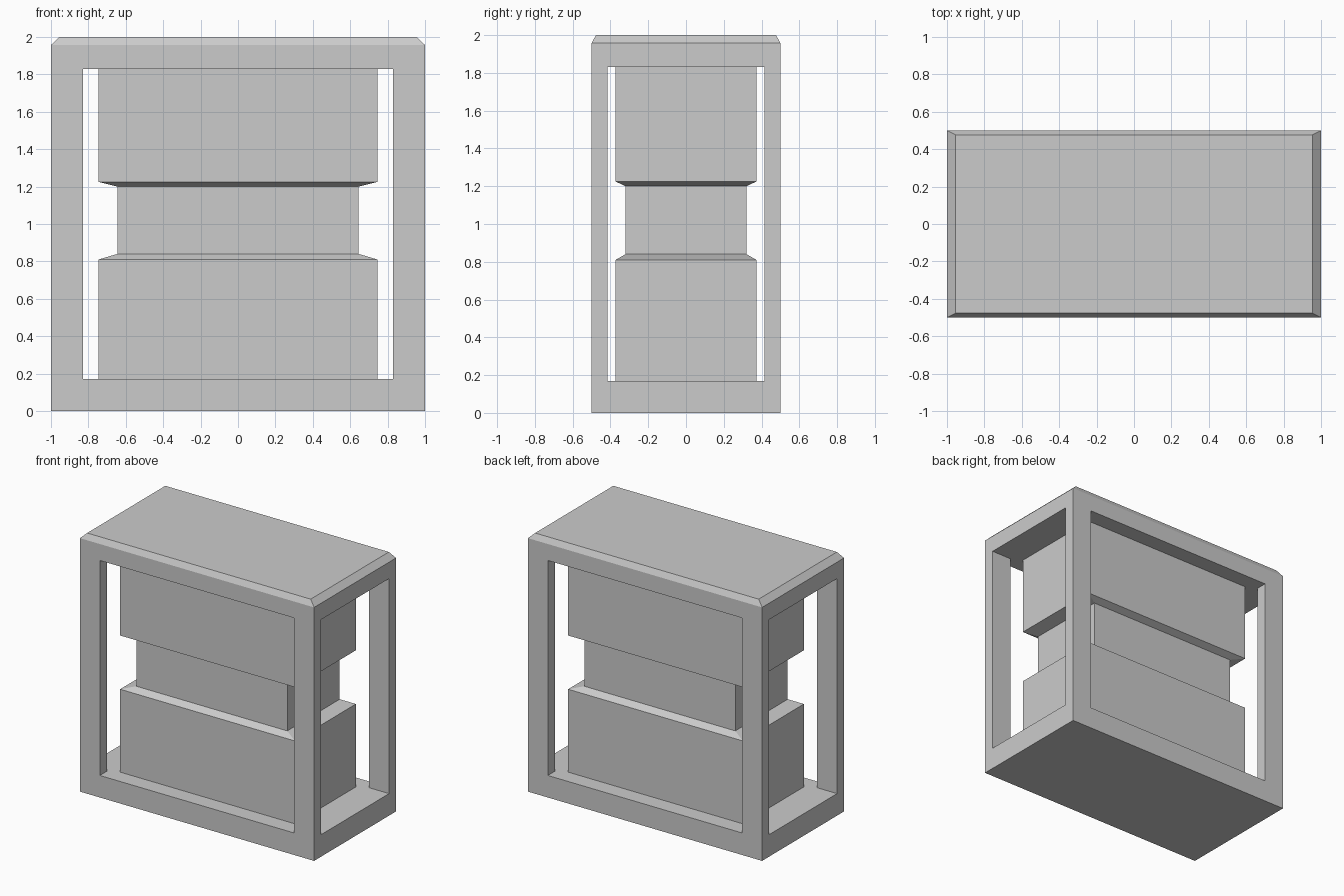
import bpy
import bmesh

cube = bpy.data.objects.get("Cube")
if cube:
    bpy.data.objects.remove(cube, do_unlink=True)

GREY = (0.6, 0.6, 0.6, 1.0)
grey = bpy.data.materials.new("plain_grey")
grey.use_nodes = True
grey.diffuse_color = GREY
grey.node_tree.nodes["Principled BSDF"].inputs["Base Color"].default_value = GREY


def stack(name, sections):
    """Closed solid through rectangular sections (half x, half y, z)."""
    bm = bmesh.new()
    rings = [[bm.verts.new((sx * hx, sy * hy, z))
              for sx, sy in ((-1, -1), (1, -1), (1, 1), (-1, 1))]
             for hx, hy, z in sections]
    bm.faces.new(rings[0])
    bm.faces.new(rings[-1])
    for low, high in zip(rings, rings[1:]):
        for i in range(4):
            j = (i + 1) % 4
            bm.faces.new((low[i], low[j], high[j], high[i]))
    bmesh.ops.recalc_face_normals(bm, faces=bm.faces)
    mesh = bpy.data.meshes.new(name)
    bm.to_mesh(mesh)
    bm.free()
    mesh.materials.append(grey)
    obj = bpy.data.objects.new(name, mesh)
    bpy.context.collection.objects.link(obj)
    return obj


BASE, CEILING = 0.17, 1.83   # floor and ceiling of the openings

# Outer frame with a chamfered top
frame = stack("outer_frame", [(1, 0.5, 0), (1, 0.5, 1.957), (0.955, 0.477, 2)])

# Openings through the front/back and through both sides
for name, hx, hy in (("front_opening", 0.83, 1), ("side_opening", 2, 0.415)):
    cutter = stack(name, [(hx, hy, BASE), (hx, hy, CEILING)])
    cutter.hide_render = True
    cut = frame.modifiers.new(name, 'BOOLEAN')
    cut.operation = 'DIFFERENCE'
    cut.solver = 'EXACT'
    cut.object = cutter
    bpy.context.view_layer.objects.active = frame
    bpy.ops.object.modifier_apply(modifier=name)
    bpy.data.objects.remove(cutter, do_unlink=True)

# Inner core with a narrow waist, running from floor to ceiling
WIDE, WAIST = (0.746, 0.373), (0.645, 0.32)
stack("inner_core", [(*WIDE, BASE), (*WIDE, 0.81), (*WAIST, 0.84),
                     (*WAIST, 1.2), (*WIDE, 1.225), (*WIDE, CEILING)])
